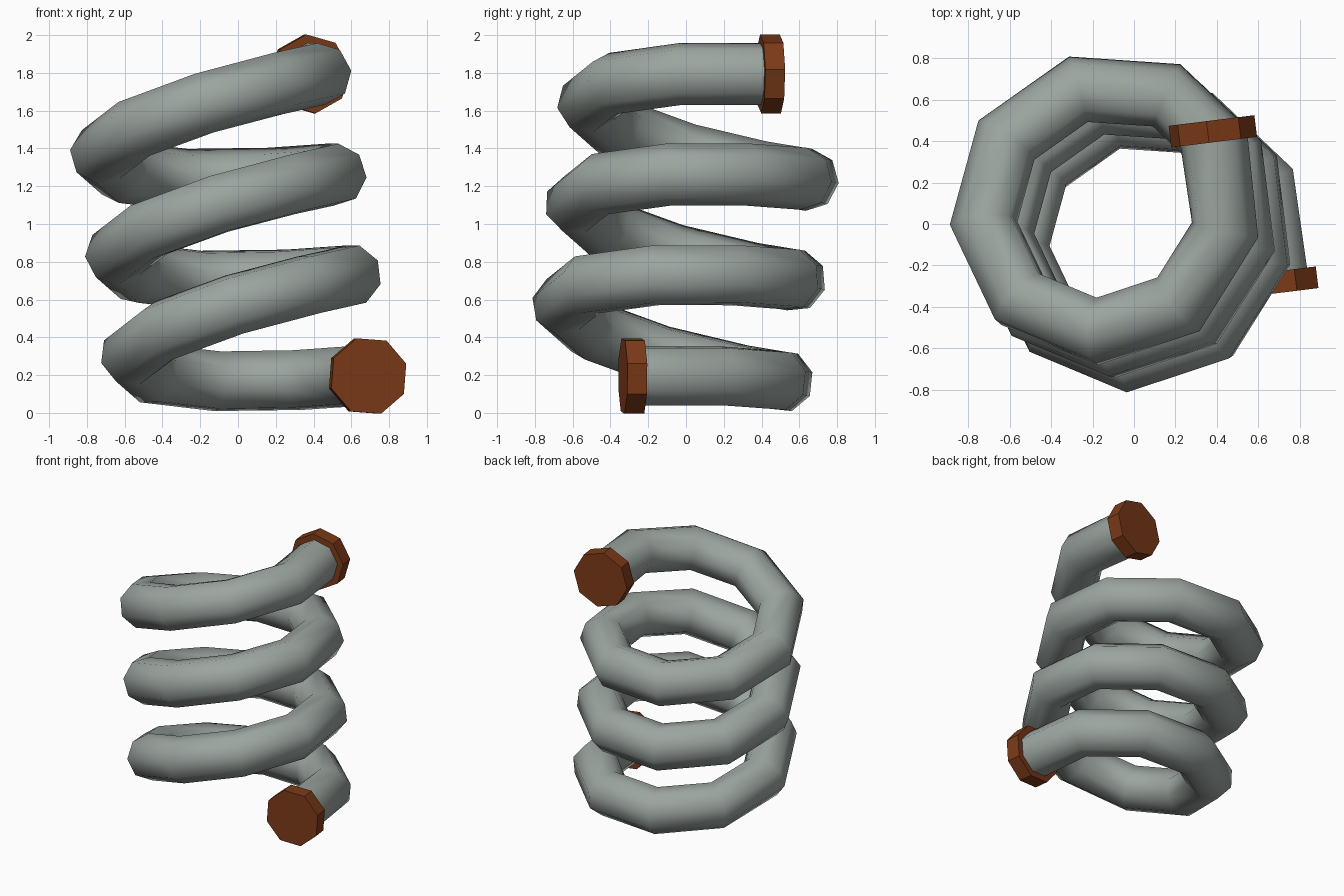
import bpy, bmesh, math
from mathutils import Vector, Matrix

if "Cube" in bpy.data.objects:
    bpy.data.objects.remove(bpy.data.objects["Cube"])


def material(name, rgb):
    m = bpy.data.materials.new(name)
    m.diffuse_color = (*rgb, 1)
    m.use_nodes = True
    m.node_tree.nodes["Principled BSDF"].inputs["Base Color"].default_value = m.diffuse_color
    return m


steel = material("grey steel", (0.33, 0.375, 0.35))
rust = material("rust brown", (0.20, 0.042, 0.009))

SIDES, STEPS, SEGS = 8, 9, 28           # tube sides, steps per turn, segments
RADIUS, TUBE, CAP, CAP_LEN = 0.618, 0.165, 0.21, 0.105
drift = Vector((-0.08, 0.067, 0.533))   # travel of the leaning axis per turn
centre = Vector((-0.038, 0.012, 0.918))

# Leaning helix path
axis = drift.normalized()
u = (Vector((1, 0, 0)) - axis * axis.x).normalized()
v = axis.cross(u)
path = []
for k in range(SEGS + 1):
    a = math.radians(-14 + 360 / STEPS * k)
    path.append(centre + drift * ((k - SEGS / 2) / STEPS)
                + RADIUS * (u * math.cos(a) + v * math.sin(a)))

# Twist-free frames along the path
dirs = [(path[i + 1] - path[i]).normalized() for i in range(SEGS)]
tangents = [dirs[0]] + [(dirs[i] + dirs[i + 1]).normalized() for i in range(SEGS - 1)] + [dirs[-1]]
roll = math.radians(18)
side = Vector((math.cos(roll), 0, math.sin(roll)))
side = (side - tangents[0] * side.dot(tangents[0])).normalized()
frames = [side]
for t0, t1 in zip(tangents, tangents[1:]):
    side = t0.rotation_difference(t1) @ side
    side = (side - t1 * side.dot(t1)).normalized()
    frames.append(side)


def sweep(name, rings, mat, smooth):
    """Loft octagon rings given as (centre, tangent, side, radius)."""
    bm = bmesh.new()
    loops = []
    for c, t, s, r in rings:
        loops.append([bm.verts.new(c + r * (Matrix.Rotation(2 * math.pi * j / SIDES, 3, t) @ s))
                      for j in range(SIDES)])
    for p, q in zip(loops, loops[1:]):
        for j in range(SIDES):
            n = (j + 1) % SIDES
            bm.faces.new((p[j], p[n], q[n], q[j]))
    bm.faces.new(loops[0][::-1])
    bm.faces.new(loops[-1])
    bmesh.ops.recalc_face_normals(bm, faces=bm.faces)
    me = bpy.data.meshes.new(name)
    bm.to_mesh(me)
    bm.free()
    me.materials.append(mat)
    ob = bpy.data.objects.new(name, me)
    bpy.context.collection.objects.link(ob)
    if smooth:
        bpy.ops.object.select_all(action='DESELECT')
        ob.select_set(True)
        bpy.context.view_layer.objects.active = ob
        bpy.ops.object.shade_smooth_by_angle(angle=math.radians(60))


# Spring coil
sweep("coil", [(p, t, s, TUBE) for p, t, s in zip(path, tangents, frames)], steel, True)

# End caps, extending outward from each tube end
for name, i, sign in (("bottom_cap", 0, -1), ("top_cap", SEGS, 1)):
    t = tangents[i]
    sweep(name, [(path[i], t, frames[i], CAP),
                 (path[i] + t * CAP_LEN * sign, t, frames[i], CAP)], rust, False)
